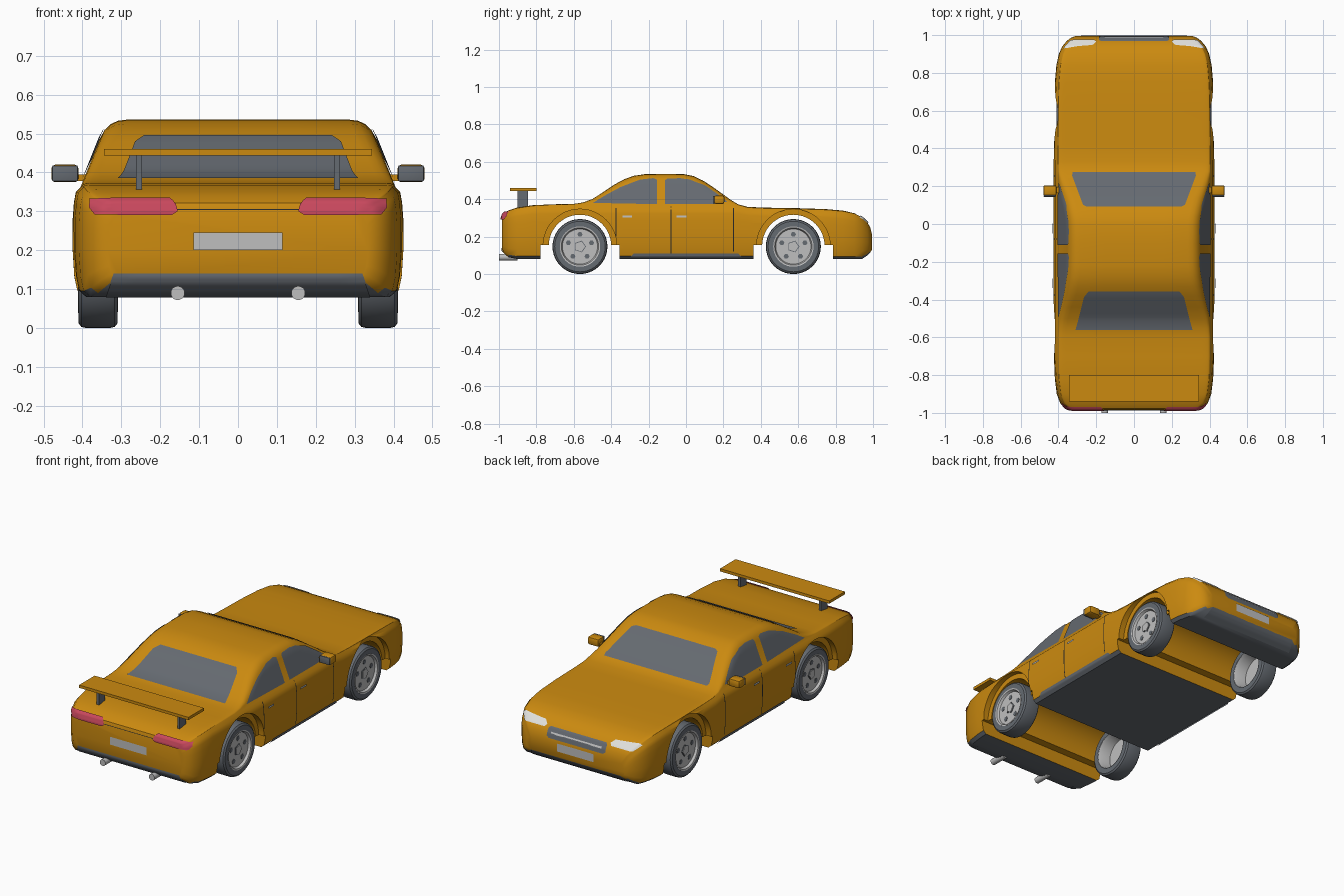
import bpy, bmesh, math
from mathutils import Vector, Matrix
from mathutils.bvhtree import BVHTree

cube = bpy.data.objects.get("Cube")
if cube:
    bpy.data.objects.remove(cube, do_unlink=True)


def material(name, rgb):
    m = bpy.data.materials.new(name)
    m.use_nodes = True
    m.diffuse_color = (*rgb, 1)
    m.node_tree.nodes["Principled BSDF"].inputs["Base Color"].default_value = (*rgb, 1)
    return m


ORANGE = material("orange_paint", (0.60, 0.255, 0.005))
GREY = material("dark_grey", (0.13, 0.145, 0.165))
SILVER = material("silver", (0.52, 0.52, 0.52))
RED = material("tail_light_red", (0.58, 0.065, 0.11))
WHITE = material("headlight_white", (0.75, 0.75, 0.72))
BLACK = material("seam_black", (0.02, 0.02, 0.02))


def add(name, bm, *mats, smooth=True):
    me = bpy.data.meshes.new(name)
    bm.to_mesh(me)
    bm.free()
    ob = bpy.data.objects.new(name, me)
    bpy.context.collection.objects.link(ob)
    for m in mats:
        me.materials.append(m)
    if smooth:
        shade(ob)
    return ob


def activate(ob):
    bpy.ops.object.select_all(action='DESELECT')
    ob.select_set(True)
    bpy.context.view_layer.objects.active = ob


def shade(ob):
    activate(ob)
    bpy.ops.object.shade_smooth_by_angle(angle=math.radians(35))


def box(name, x, y, z, mat, bevel=0.0):
    bm = bmesh.new()
    centre = Vector((sum(x) / 2, sum(y) / 2, sum(z) / 2))
    size = (x[1] - x[0], y[1] - y[0], z[1] - z[0], 1)
    bmesh.ops.create_cube(bm, size=1, matrix=Matrix.Translation(centre) @ Matrix.Diagonal(size))
    if bevel:
        bmesh.ops.bevel(bm, geom=bm.edges[:], offset=bevel, segments=2, affect='EDGES', profile=0.5)
    return add(name, bm, mat)


def cylinder(name, centre, r, length, axis, mat, sides=32):
    bm = bmesh.new()
    rot = Matrix.Rotation(math.pi / 2, 4, 'Y' if axis == 'X' else 'X')
    bmesh.ops.create_cone(bm, cap_ends=True, segments=sides, radius1=r, radius2=r, depth=length,
                          matrix=Matrix.Translation(centre) @ rot)
    return add(name, bm, mat)


def lathe(name, profile, centre, side, mat):
    """Turn (radius, offset) points about the x axis."""
    bm = bmesh.new()
    vs = [bm.verts.new((o * side, 0, r)) for r, o in profile]
    es = [bm.edges.new(p) for p in zip(vs, vs[1:])]
    bmesh.ops.spin(bm, geom=vs + es, cent=(0, 0, 0), axis=(1, 0, 0), angle=2 * math.pi, steps=40)
    bmesh.ops.remove_doubles(bm, verts=bm.verts[:], dist=1e-5)
    bmesh.ops.recalc_face_normals(bm, faces=bm.faces[:])
    bmesh.ops.translate(bm, verts=bm.verts[:], vec=centre)
    return add(name, bm, mat)


# Body stations: y, half width, underside height, top height
STATIONS = [
    (-.985, .335, .13, .300), (-.978, .36, .115, .322), (-.95, .39, .09, .340), (-.90, .409, .08, .356),
    (-.82, .419, .08, .368), (-.70, .424, .08, .373), (-.60, .425, .08, .375), (-.55, .425, .08, .383),
    (-.50, .425, .08, .401), (-.44, .425, .08, .440), (-.38, .425, .08, .480), (-.33, .425, .08, .507),
    (-.28, .425, .08, .525), (-.22, .425, .08, .534), (-.10, .425, .08, .536), (-.01, .425, .08, .534),
    (.04, .425, .08, .524), (.09, .425, .08, .500), (.14, .425, .08, .468), (.19, .425, .08, .432),
    (.24, .425, .08, .396), (.28, .425, .08, .372), (.33, .425, .08, .359), (.42, .424, .08, .355),
    (.60, .423, .08, .352), (.75, .419, .08, .347), (.84, .411, .08, .339), (.90, .398, .08, .325),
    (.94, .38, .08, .304), (.97, .355, .10, .275), (.985, .335, .115, .250), (.995, .31, .13, .210)]


def section(hw, zb, zt):
    zs = min(.35, zt - .02)
    pts = [Vector((hw - i, zb + f * (zs - zb))) for i, f in
           ((.03, 0), (.012, .06), (.004, .2), (0, .45), (0, .75), (.003, .9), (.008, 1))]
    b = Vector((min(.405, hw - .02), zs + .012))
    c = Vector((b.x - .4 * (zt - b.y), zt))
    r = min(.05, (c - b).length * .5)
    p0, p2 = c - (c - b).normalized() * r, Vector((c.x - max(r, .04), zt))
    pts += [b] + [p0 * (1 - t) ** 2 + c * 2 * t * (1 - t) + p2 * t * t for t in (0, .25, .5, .75, 1)]
    pts.append(Vector((c.x * .45, zt)))
    return [(p.x, p.y) for p in pts] + [(-p.x, p.y) for p in reversed(pts)]


bm = bmesh.new()
rings = [[bm.verts.new((x, y, z)) for x, z in section(hw, zb, zt)] for y, hw, zb, zt in STATIONS]
for a, b in zip(rings, rings[1:]):
    for i in range(len(a)):
        j = (i + 1) % len(a)
        bm.faces.new((a[i], a[j], b[j], b[i]))
bm.faces.new(rings[0])
bm.faces.new(rings[-1])
bmesh.ops.recalc_face_normals(bm, faces=bm.faces[:])
surface = BVHTree.FromBMesh(bm)
body = add("body", bm, ORANGE, GREY, smooth=False)

# Wheel wells run right through, with wider arches in the outer panels
AXLES = {"rear": -.567, "front": .574}
cutters = []
for y in AXLES.values():
    cutters.append(cylinder("well_cutter", (0, y, .15), .167, 1.2, 'X', ORANGE, 48))
    cutters.append(box("sill_cutter", (-.6, .6), (y - .212, y + .212), (-.1, .155), ORANGE))
    for s in (1, -1):
        cutters.append(cylinder("arch_cutter", (s * .49, y, .15), .197, .2, 'X', ORANGE, 48))
for c in cutters:
    activate(body)
    mod = body.modifiers.new("cut", 'BOOLEAN')
    mod.operation, mod.solver, mod.object = 'DIFFERENCE', 'EXACT', c
    bpy.ops.object.modifier_apply(modifier=mod.name)
    bpy.data.objects.remove(c, do_unlink=True)
for p in body.data.polygons:
    p.material_index = 1 if p.normal.z < -.5 and p.center.z < .13 else 0
shade(body)


def panel(name, outline, direction, mat, lift=.004, cols=20, rows=12):
    """Lay a convex 2D outline onto the body, projected along one axis."""
    d = Vector(direction)
    k = max(range(3), key=lambda i: abs(d[i]))
    u, v = [i for i in range(3) if i != k]
    lo, hi = min(p[1] for p in outline), max(p[1] for p in outline)
    levels = {lo + (hi - lo) * i / rows for i in range(rows + 1)} | {p[1] for p in outline}
    edges = list(zip(outline, outline[1:] + outline[:1]))
    bm = bmesh.new()
    grid = []
    for h in sorted(levels):
        us = []
        for a, b in edges:
            if min(a[1], b[1]) <= h <= max(a[1], b[1]):
                if a[1] == b[1]:
                    us += [a[0], b[0]]
                else:
                    us.append(a[0] + (b[0] - a[0]) * (h - a[1]) / (b[1] - a[1]))
        row = []
        for i in range(cols + 1):
            o = Vector((0, 0, 0))
            o[u], o[v] = min(us) + (max(us) - min(us)) * i / cols, h
            o -= d * 2
            hit, n, _, _ = surface.ray_cast(o, d)
            if hit is None:
                hit, n, _, _ = surface.find_nearest(o + d * 1.05)
            row.append(bm.verts.new(hit + n * lift))
        grid.append(row)
    for a, b in zip(grid, grid[1:]):
        for i in range(cols):
            f = bm.faces.new((a[i], a[i + 1], b[i + 1], b[i]))
            f.normal_update()
            if f.normal.dot(d) > 0:
                f.normal_flip()
    bmesh.ops.dissolve_degenerate(bm, dist=1e-5, edges=bm.edges[:])
    return add(name, bm, mat)


def rect(u0, u1, v0, v1):
    return [(u0, v0), (u1, v0), (u1, v1), (u0, v1)]


def both(half):
    """Complete an outline that is symmetric about x = 0."""
    return half + [(-x, v) for x, v in reversed(half)]


DOWN, FWD, BACK = (0, 0, -1), (0, 1, 0), (0, -1, 0)

# Glass front and rear
panel("rear_window", both([(.31, -.56), (.30, -.525), (.265, -.385), (.24, -.355)]), DOWN, GREY)
panel("windscreen", both([(.25, .09), (.27, .10), (.328, .255), (.325, .272)]), DOWN, GREY)

# Tail and nose details
panel("rear_valance", both([(.34, .082), (.32, .14)]), FWD, GREY, .003)
panel("front_valance", both([(.30, .082), (.28, .13)]), BACK, GREY, .003)
panel("rear_plate", rect(-.115, .115, .2, .245), FWD, SILVER)
panel("front_plate", rect(-.115, .115, .165, .21), BACK, SILVER)
panel("boot_seam", rect(-.16, .16, .303, .306), FWD, BLACK, .002)
panel("grille", both([(.17, .225), (.185, .235), (.185, .272), (.175, .28)]), BACK, GREY)
panel("grille_bar", rect(-.16, .16, .250, .257), BACK, SILVER, .008)

for s, side in ((1, "left"), (-1, "right")):
    IN = (-s, 0, 0)

    def sx(points):
        return [(s * x, v) for x, v in points]
    panel("tail_light_" + side, sx([(.155, .30), (.17, .291), (.365, .291), (.38, .31), (.378, .33),
                                    (.175, .33), (.16, .318)]), FWD, RED, .006)
    panel("headlight_" + side, sx([(.20, .283), (.21, .272), (.34, .272), (.372, .30), (.36, .308),
                                   (.22, .30)]), BACK, WHITE, .005)
    # Side windows, door seams, handles and sill
    panel("rear_side_window_" + side, [(-.497, .379), (-.155, .372), (-.155, .503), (-.175, .51), (-.246, .503),
                                       (-.35, .463), (-.43, .42)], IN, GREY)
    panel("front_side_window_" + side, [(-.112, .372), (.14, .372), (.22, .385), (.19, .41), (.10, .472),
                                        (.02, .503), (-.03, .51), (-.10, .508), (-.112, .50)], IN, GREY)
    for name, y, z0, z1 in (("rear", -.375, .20, .352), ("middle", -.08, .11, .36), ("front", .255, .12, .352)):
        panel(f"{name}_door_seam_{side}", rect(y - .0025, y + .0025, z0, z1), IN, BLACK, .002, 1)
    for name, y in (("rear", -.34), ("front", -.05)):
        panel(f"{name}_door_handle_{side}", rect(y, y + .052, .302, .313), IN, SILVER, .007, 2, 2)
    panel("sill_" + side, [(-.31, .083), (.31, .083), (.28, .11), (-.28, .11)], IN, GREY, .005)

    # Door mirror
    box("mirror_" + side, sorted((s * .41, s * .48)), (.15, .205), (.375, .42), ORANGE, .01)
    box("mirror_glass_" + side, sorted((s * .412, s * .478)), (.144, .153), (.377, .418), GREY, .003)
    box("mirror_arm_" + side, sorted((s * .385, s * .42)), (.165, .195), (.378, .395), ORANGE)

    # Spoiler post and exhaust pipe
    box("spoiler_post_" + side, sorted((s * .247, s * .262)), (-.9, -.845), (.355, .447), GREY)
    cylinder("exhaust_" + side, (s * .155, -.95, .09), .018, .1, 'Y', SILVER, 20)

    # Wheels
    for end, y in AXLES.items():
        tag = f"{end}_{side}"
        c = Vector((s * .36, y, .147))
        lathe("tyre_" + tag, [(.104, -.05), (.135, -.05), (.144, -.043), (.147, -.03), (.147, .03),
                              (.144, .043), (.135, .05), (.104, .05)], c, s, GREY)
        lathe("rim_" + tag, [(0, .022), (.092, .022), (.098, -.03), (.106, -.051), (.108, .051),
                             (.100, .049), (.094, .036), (0, .036)], c, s, SILVER)
        face = c + Vector((s * .036, 0, 0))
        cylinder("hub_ring_" + tag, face, .033, .006, 'X', GREY, 5)
        cylinder("hub_" + tag, face, .028, .012, 'X', SILVER, 5)
        for i in range(5):
            a = math.tau * i / 5 + math.pi / 2
            cylinder(f"rim_hole_{i + 1}_{tag}", face + Vector((0, math.cos(a), math.sin(a))) * .065,
                     .014, .004, 'X', GREY, 6)

# Spoiler blade
box("spoiler_blade", (-.345, .345), (-.94, -.80), (.444, .46), ORANGE)
